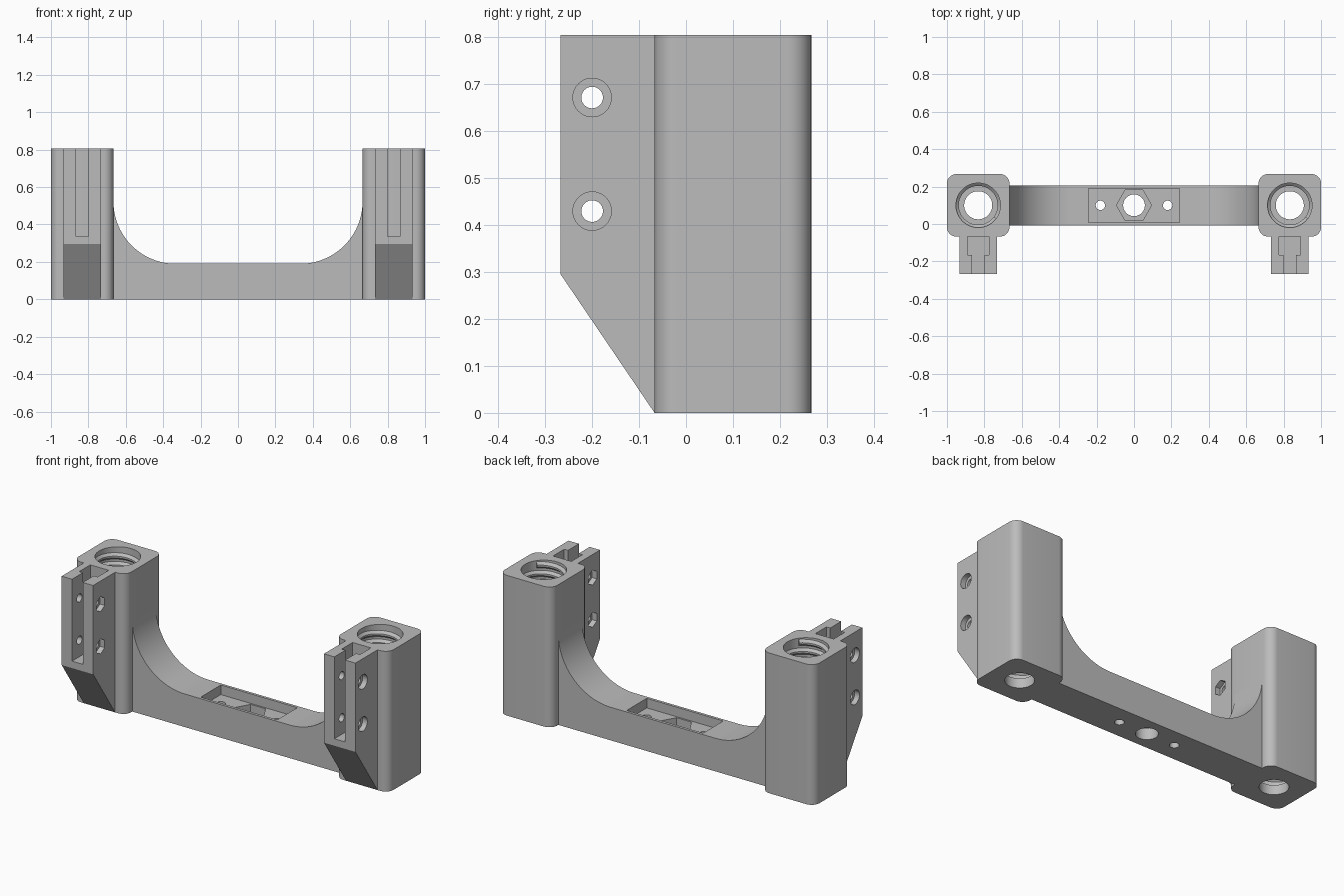
import bpy
import bmesh
from math import cos, sin, pi, tau, radians

cube = bpy.data.objects.get("Cube")
if cube:
    bpy.data.objects.remove(cube, do_unlink=True)

grey = bpy.data.materials.new("grey plastic")
grey.use_nodes = True
colour = (0.5, 0.5, 0.5, 1)
grey.diffuse_color = colour
grey.node_tree.nodes["Principled BSDF"].inputs["Base Color"].default_value = colour

TOWER_X, MID_Y, HEIGHT = 0.833, 0.1, 0.805
HALF = 0.167          # half width of a tower
FRONT_Y = MID_Y - HALF
BRACKET_Y = -0.267
FLOOR = 0.055         # bottom of the threaded bore


def place(axis, a, b, d):
    """Map profile coordinates and depth along an axis to x, y, z."""
    return {"x": (d, a, b), "y": (a, d, b), "z": (a, b, d)}[axis]


def make(name, bm):
    bmesh.ops.recalc_face_normals(bm, faces=bm.faces)
    mesh = bpy.data.meshes.new(name)
    bm.to_mesh(mesh)
    bm.free()
    mesh.materials.append(grey)
    ob = bpy.data.objects.new(name, mesh)
    bpy.context.collection.objects.link(ob)
    return ob


def prism(name, points, axis, lo, hi):
    bm = bmesh.new()
    ends = [[bm.verts.new(place(axis, a, b, d)) for a, b in points] for d in (lo, hi)]
    bm.faces.new(ends[0])
    bm.faces.new(ends[1])
    n = len(points)
    for i in range(n):
        j = (i + 1) % n
        bm.faces.new((ends[0][i], ends[0][j], ends[1][j], ends[1][i]))
    return make(name, bm)


def arc(ca, cb, r, start, end, n):
    steps = [radians(start + (end - start) * i / n) for i in range(n + 1)]
    return [(ca + r * cos(t), cb + r * sin(t)) for t in steps]


def circle(ca, cb, r, n=40, turn=0):
    return arc(ca, cb, r, turn, turn + 360, n)[:-1]


def rect(a0, a1, b0, b1):
    return [(a0, b0), (a1, b0), (a1, b1), (a0, b1)]


def cut(ob, cutters):
    """Subtract each cutter, bake the result and drop the cutters."""
    for c in cutters:
        c.hide_render = True
        m = ob.modifiers.new("cut", "BOOLEAN")
        m.operation, m.solver, m.object = "DIFFERENCE", "EXACT", c
    graph = bpy.context.evaluated_depsgraph_get()
    mesh = bpy.data.meshes.new_from_object(ob.evaluated_get(graph))
    ob.modifiers.clear()
    ob.data = mesh
    for c in cutters:
        bpy.data.objects.remove(c, do_unlink=True)


def thread(name, cx, cy, z0, z1, pitch):
    """Helical ridge swept around the bore wall."""
    section = [(0.121, -0.4), (0.104, -0.1), (0.104, 0.1), (0.121, 0.4)]
    seg = 40
    n = int((z1 - z0) / pitch * seg)
    bm = bmesh.new()
    rings = []
    for i in range(n + 1):
        t = tau * i / seg
        z = z0 + pitch * i / seg
        rings.append([bm.verts.new((cx + r * cos(t), cy + r * sin(t), z + h * pitch))
                      for r, h in section])
    for p, q in zip(rings, rings[1:]):
        for k in range(4):
            j = (k + 1) % 4
            bm.faces.new((p[k], p[j], q[j], q[k]))
    bm.faces.new(rings[0])
    bm.faces.new(rings[-1])
    return make(name, bm)


parts = []

# Towers, brackets and threads, one set on each side
for side, s in (("left", 1), ("right", -1)):
    cx = s * TOWER_X
    r = 0.05
    inner = HALF - r
    outline = []
    for sx, sy, start in ((1, 1, 0), (-1, 1, 90), (-1, -1, 180), (1, -1, 270)):
        outline += arc(cx + sx * inner, MID_Y + sy * inner, r, start, start + 90, 10)
    tower = prism(side + "_tower", outline, "z", 0, HEIGHT)
    cut(tower, [
        prism("bore", circle(cx, MID_Y, 0.119, 64), "z", FLOOR, 1),
        prism("drain", circle(cx, MID_Y, 0.075, 64), "z", -0.1, 0.1),
    ])

    # Bracket with a sloped foot, T-shaped slot and bolt holes
    profile = [(FRONT_Y, 0), (FRONT_Y, HEIGHT), (BRACKET_Y, HEIGHT), (BRACKET_Y, 0.295)]
    bracket = prism(side + "_bracket", profile, "x", cx - 0.1, cx + 0.1)
    w, n, yt, yf, yb = 0.058, 0.034, -0.167, -0.3, -0.04
    slot = [(cx - n, yf), (cx + n, yf), (cx + n, yt), (cx + w, yt),
            (cx + w, yb), (cx - w, yb), (cx - w, yt), (cx - n, yt)]
    cutters = [prism("slot", slot, "z", 0.335, 1)]
    for z in (0.43, 0.672):
        cutters += [
            prism("bolt", circle(-0.2, z, 0.023), "x", cx - 0.2, cx + 0.2),
            prism("head", circle(-0.2, z, 0.041), "x", *sorted((cx + s * 0.07, cx + s * 0.2))),
            prism("nut", circle(-0.2, z, 0.043, 6, 30), "x",
                  *sorted((cx - s * 0.07, cx - s * 0.2))),
        ]
    cut(bracket, cutters)
    ridge = thread(side + "_thread", cx, MID_Y, FLOOR + 0.03, HEIGHT - 0.025, 0.05)
    parts += [tower, bracket, ridge]

# Crossbeam with large fillets rising into the towers
edge = TOWER_X - HALF
R = 0.333
beam_profile = [(-edge, 0), (edge, 0)]
beam_profile += arc(edge - R, 0.19 + R, R, 0, -90, 32)
beam_profile += arc(R - edge, 0.19 + R, R, -90, -180, 32)
beam = prism("crossbeam", beam_profile, "y", MID_Y - 0.107, MID_Y + 0.107)

# Pocket, hex recess and mounting holes in the beam
cut(beam, [
    prism("pocket", rect(-0.243, 0.243, MID_Y - 0.091, MID_Y + 0.091), "z", 0.135, 0.4),
    prism("hex", circle(0, MID_Y, 0.094, 6), "z", 0.065, 0.3),
    prism("centre_hole", circle(0, MID_Y, 0.058), "z", -0.1, 0.3),
    prism("hole_a", circle(0.18, MID_Y, 0.025), "z", -0.1, 0.3),
    prism("hole_b", circle(-0.18, MID_Y, 0.025), "z", -0.1, 0.3),
])
parts.append(beam)

# Smooth the curves and keep the edges sharp
bpy.ops.object.select_all(action="DESELECT")
for ob in parts:
    ob.select_set(True)
bpy.context.view_layer.objects.active = beam
bpy.ops.object.shade_smooth_by_angle(angle=radians(25))
